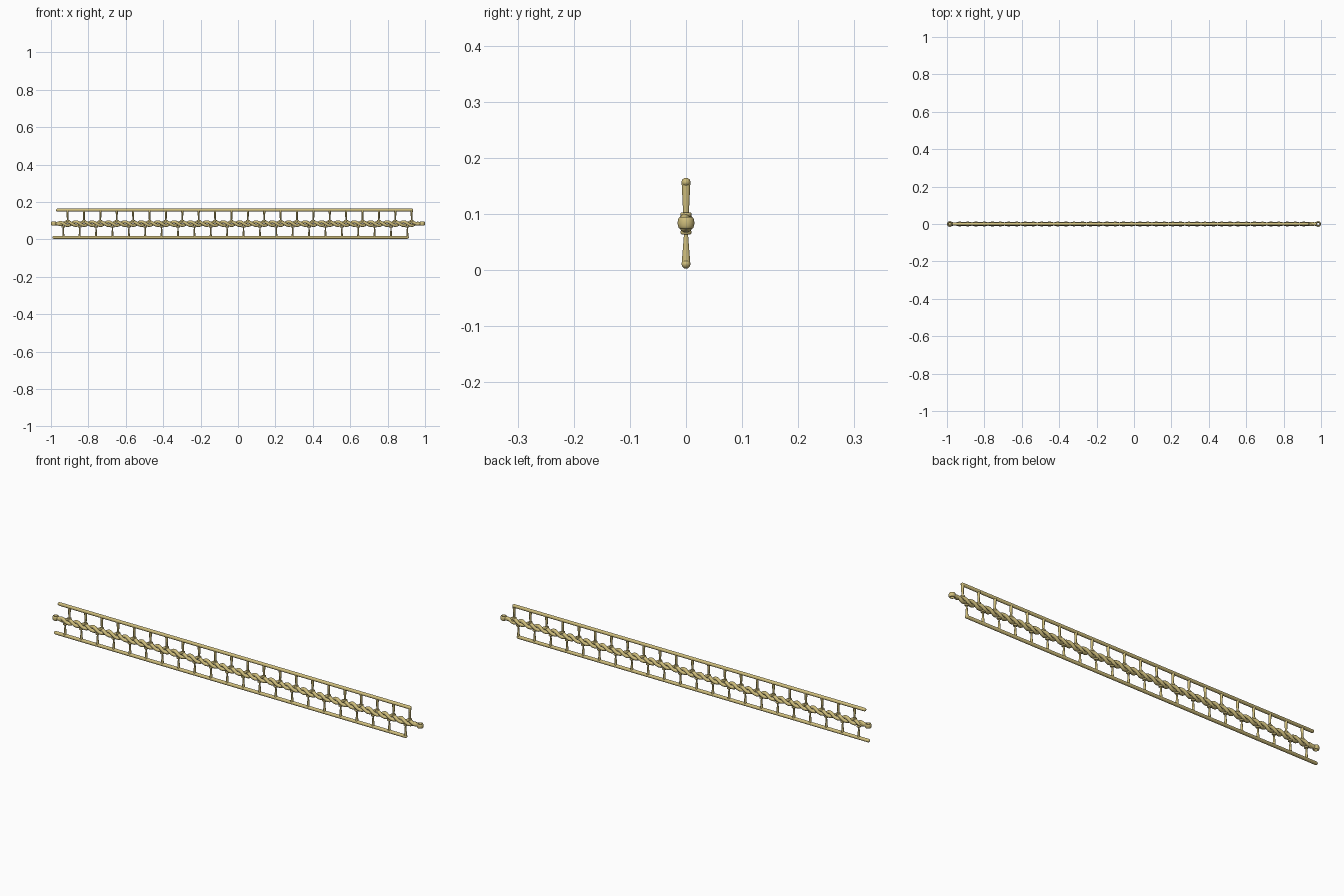
import bpy, math

if "Cube" in bpy.data.objects:
    bpy.data.objects.remove(bpy.data.objects["Cube"])

mat = bpy.data.materials.new("brass")
mat.diffuse_color = (0.62, 0.51, 0.20, 1)
mat.use_nodes = True
mat.node_tree.nodes["Principled BSDF"].inputs["Base Color"].default_value = mat.diffuse_color
ZC, PITCH, N = 0.084, 0.0876, 22


def finish(o, name):
    o.name = name
    o.data.materials.clear()
    o.data.materials.append(mat)
    bpy.ops.object.select_all(action='DESELECT')
    o.select_set(True)
    bpy.context.view_layer.objects.active = o
    if o.type == 'CURVE':
        bpy.ops.object.convert(target='MESH')
    bpy.ops.object.shade_smooth_by_angle(angle=math.radians(60))
    return bpy.context.object


def tube(name, paths, radius, res=3):
    """Round tubes along paths of (x, y, z, radius factor)."""
    cu = bpy.data.curves.new(name, 'CURVE')
    cu.dimensions = '3D'
    cu.bevel_depth = radius
    cu.bevel_resolution = res
    cu.use_fill_caps = True
    for pts in paths:
        sp = cu.splines.new('POLY')
        sp.points.add(len(pts) - 1)
        for p, (x, y, z, f) in zip(sp.points, pts):
            p.co = (x, y, z, 1)
            p.radius = f
    o = bpy.data.objects.new(name, cu)
    bpy.context.collection.objects.link(o)
    return finish(o, name)


# long outer rails with rounded ends
def rail(name, x0, x1, z):
    r = 0.0082
    arc = [math.radians(a) for a in (8, 30, 60, 90)]
    left = [(x0 + r * (1 - math.cos(a)), 0, z, math.sin(a)) for a in arc]
    right = [(x1 - r * (1 - math.cos(a)), 0, z, math.sin(a)) for a in reversed(arc)]
    tube(name, [left + right], r)


rail("top_rail", -0.973, 0.937, 0.1565)
rail("bottom_rail", -0.993, 0.914, 0.0105)


# tapered rungs, deeper than they are wide
def rungs(name, x0, z_rail, z_rope, tip):
    paths = []
    for i in range(N):
        paths.append([(x0 + i * PITCH, 0, z_rail + (z_rope - z_rail) * t, 1 + (tip - 1) * t)
                      for t in (0, .15, .4, .7, 1)])
    o = tube(name, paths, 0.0082)
    for v in o.data.vertices:
        c = x0 + round((v.co.x - x0) / PITCH) * PITCH
        v.co.x = c + (v.co.x - c) * 0.75


rungs("top_rungs", -0.911, 0.1565, 0.092, .6)
rungs("bottom_rungs", -0.934, 0.0105, 0.070, .4)

# twisted two-strand core, slightly flattened front to back
strands = []
for phase in (0, math.pi):
    pts = []
    steps = N * 16
    for k in range(steps + 1):
        x = -0.965 + 1.93 * k / steps
        t = 2 * math.pi * (x + 0.911) / PITCH + phase
        fade = min(1, (0.965 - abs(x)) / 0.04 + 0.25)
        pts.append((x, -0.0045 * fade * math.sin(t), ZC + 0.0098 * fade * math.cos(t), 1))
    strands.append(pts)
tube("twisted_core", strands, 0.0082)

# small collars where the rungs meet the core
for name, x0, z in (("top_collars", -0.911, 0.099), ("bottom_collars", -0.934, 0.067)):
    paths = [[(x0 + i * PITCH, 0, z + dz, f) for dz, f in
              ((-.0038, .8), (-.002, 1), (.002, 1), (.0038, .8))] for i in range(N)]
    tube(name, paths, 0.0102)

# end eyelets with tapered necks
for side, s in (("left", -1), ("right", 1)):
    bpy.ops.mesh.primitive_torus_add(location=(s * 0.985, 0, ZC), major_radius=0.0105,
                                     minor_radius=0.0045, major_segments=28, minor_segments=12)
    o = bpy.context.object
    o.scale.z = 2.4
    finish(o, side + "_eyelet")
    tube(side + "_neck", [[(s * 0.93, 0, ZC, .6), (s * 0.95, 0, ZC, .95), (s * 0.977, 0, ZC, 1)]], 0.0095)
